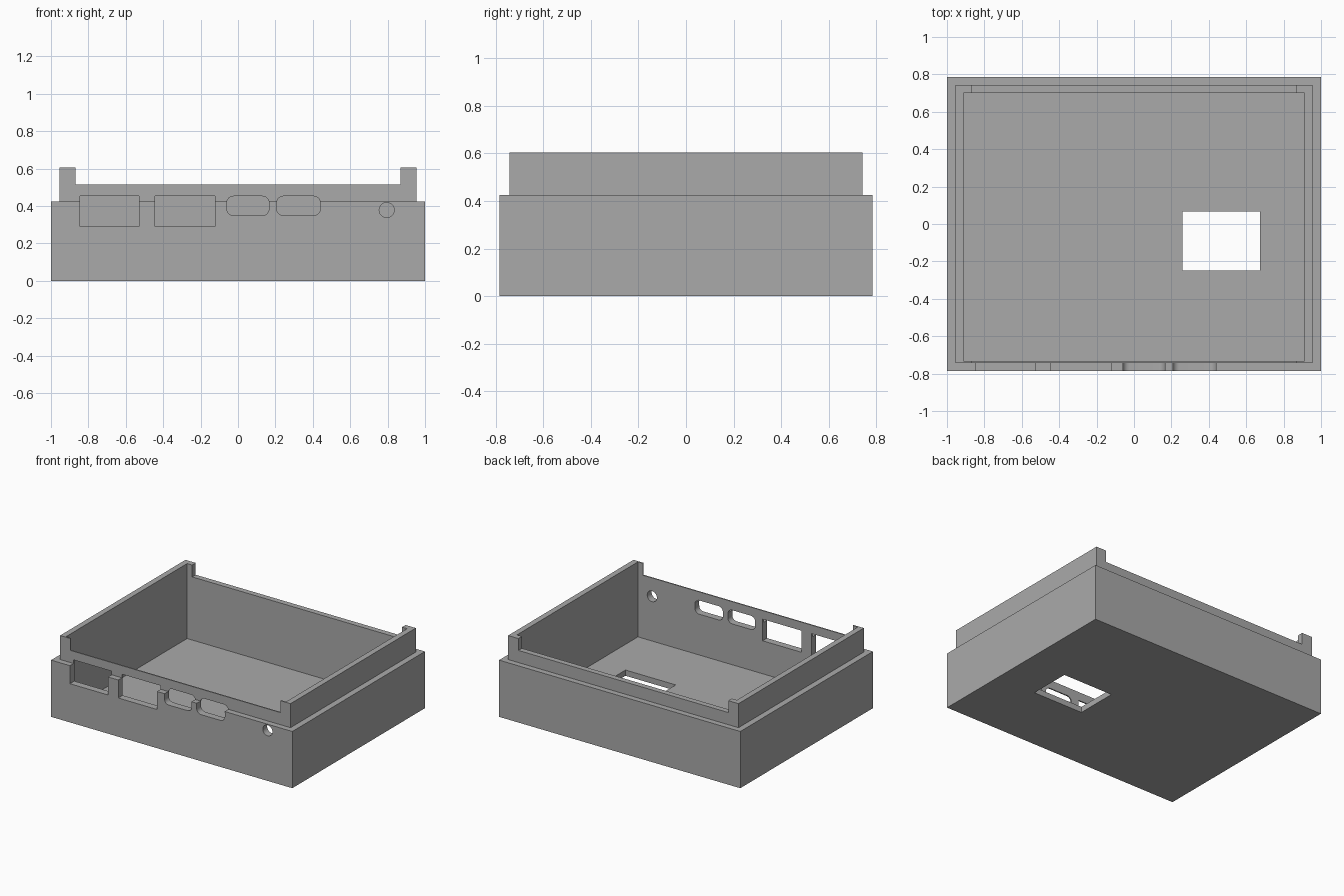
import bpy
import bmesh
import math

if "Cube" in bpy.data.objects:
    bpy.data.objects.remove(bpy.data.objects["Cube"])

grey = bpy.data.materials.new("grey plastic")
grey.diffuse_color = (0.4, 0.4, 0.4, 1)
grey.use_nodes = True
grey.node_tree.nodes["Principled BSDF"].inputs["Base Color"].default_value = grey.diffuse_color


def box(name, x0, x1, y0, y1, z0, z1):
    bm = bmesh.new()
    bmesh.ops.create_cube(bm, size=1)
    for v in bm.verts:
        v.co = (x1 if v.co.x > 0 else x0,
                y1 if v.co.y > 0 else y0,
                z1 if v.co.z > 0 else z0)
    return finish(name, bm)


def finish(name, bm):
    bmesh.ops.recalc_face_normals(bm, faces=bm.faces)
    mesh = bpy.data.meshes.new(name)
    bm.to_mesh(mesh)
    bm.free()
    mesh.materials.append(grey)
    ob = bpy.data.objects.new(name, mesh)
    bpy.context.collection.objects.link(ob)
    return ob


def rounded_port(name, x0, x1, z0, z1, r, seg=8):
    """Rounded rectangle in the xz plane, pushed through the front wall."""
    bm = bmesh.new()
    corners = [(x1 - r, z1 - r), (x0 + r, z1 - r), (x0 + r, z0 + r), (x1 - r, z0 + r)]
    pts = []
    for i, (cx, cz) in enumerate(corners):
        for k in range(seg + 1):
            a = math.pi / 2 * (i + k / seg)
            pts.append((cx + r * math.cos(a), -0.9, cz + r * math.sin(a)))
    face = bm.faces.new([bm.verts.new(p) for p in pts])
    bmesh.ops.remove_doubles(bm, verts=bm.verts, dist=1e-5)
    face = bm.faces[:][0]
    ext = bmesh.ops.extrude_face_region(bm, geom=[face])
    for v in ext["geom"]:
        if isinstance(v, bmesh.types.BMVert):
            v.co.y = -0.6
    return finish(name, bm)


def combine(target, tool, operation):
    mod = target.modifiers.new(tool.name, "BOOLEAN")
    mod.operation = operation
    mod.solver = "EXACT"
    mod.object = tool
    bpy.context.view_layer.objects.active = target
    bpy.ops.object.modifier_apply(modifier=mod.name)
    bpy.data.objects.remove(tool)


# Outer tray with the stepped lip rising from it
case = box("case_tray", -1, 1, -0.785, 0.785, 0, 0.425)
combine(case, box("lip", -0.955, 0.955, -0.742, 0.742, 0.2, 0.605), "UNION")

# Hollow interior: the front lip is much thinner than the others
combine(case, box("cavity", -0.912, 0.912, -0.733, 0.70, 0.043, 1), "DIFFERENCE")

# Lowered lip between the corner posts, front and back
combine(case, box("lip_notch", -0.87, 0.87, -0.9, 0.9, 0.516, 1), "DIFFERENCE")

# Large rectangular ports
for x0, x1 in ((-0.844, -0.528), (-0.443, -0.122)):
    combine(case, box("large_port", x0, x1, -0.9, -0.6, 0.29, 0.452), "DIFFERENCE")

# Small rounded ports
for x0, x1 in ((-0.06, 0.166), (0.207, 0.44)):
    combine(case, rounded_port("small_port", x0, x1, 0.349, 0.452, 0.036), "DIFFERENCE")

# Round socket hole
combine(case, rounded_port("socket_hole", 0.755, 0.835, 0.338, 0.418, 0.04), "DIFFERENCE")

# Opening in the floor
combine(case, box("floor_opening", 0.259, 0.675, -0.248, 0.068, -0.2, 0.2), "DIFFERENCE")

# Smooth the rounded cuts, keep the edges sharp
bpy.ops.object.select_all(action="DESELECT")
case.select_set(True)
bpy.context.view_layer.objects.active = case
bpy.ops.object.shade_smooth_by_angle(angle=math.radians(30))
